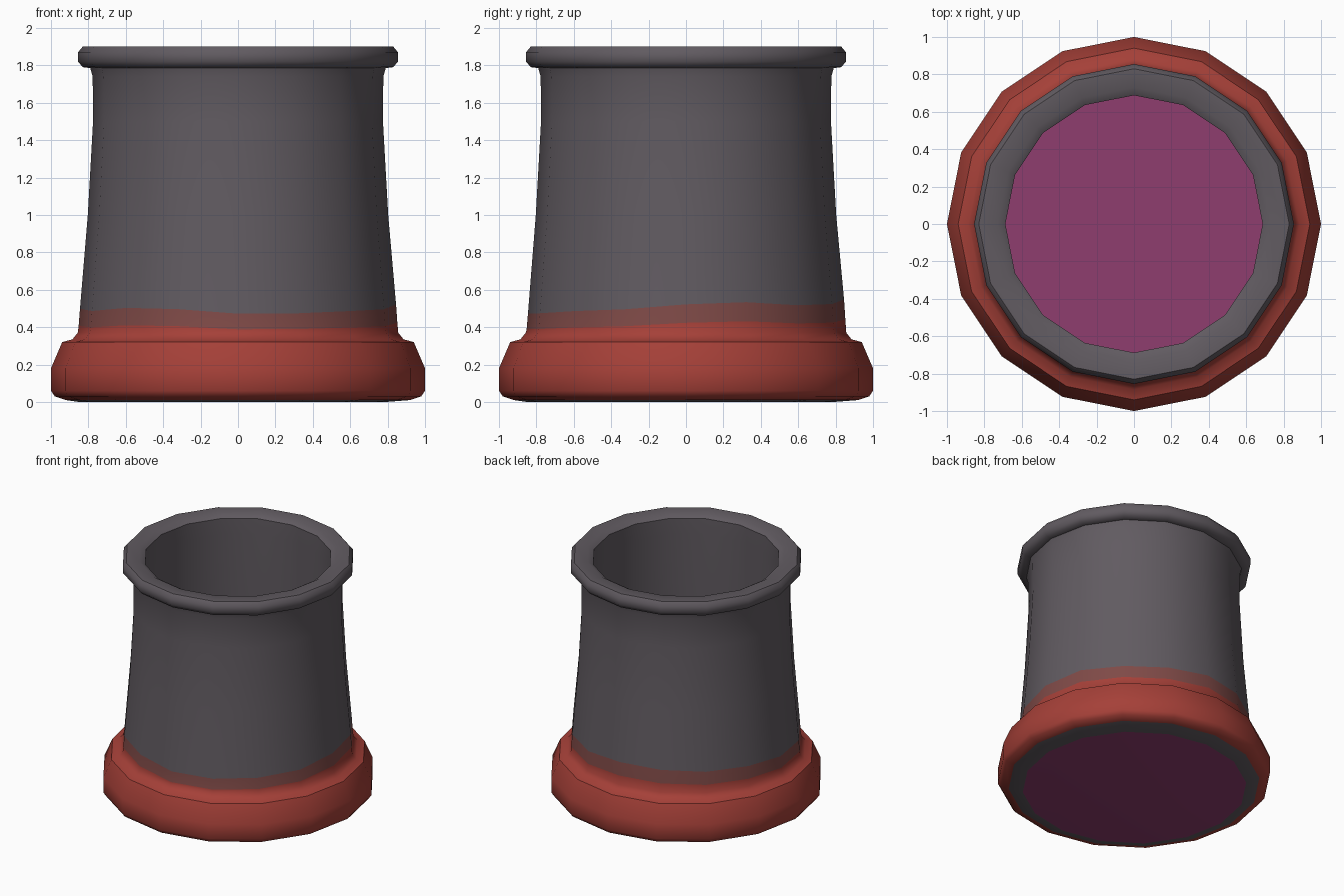
import bpy, bmesh, math

if "Cube" in bpy.data.objects:
    bpy.data.objects.remove(bpy.data.objects["Cube"])

N = 16  # sides


def srgb(r, g, b):
    def lin(c):
        c /= 255
        return c / 12.92 if c < 0.04045 else ((c + 0.055) / 1.055) ** 2.4
    return (lin(r), lin(g), lin(b), 1)


def material(name, rgb):
    m = bpy.data.materials.new(name)
    m.diffuse_color = srgb(*rgb)
    m.use_nodes = True
    m.node_tree.nodes["Principled BSDF"].inputs["Base Color"].default_value = m.diffuse_color
    return m


GREY, RED, BLEND, PURPLE = range(4)
mats = [material("dark_grey", (97, 91, 97)), material("brick_red", (165, 64, 56)),
        material("faded_red", (127, 74, 71)), material("plum", (142, 61, 110))]


def wave(a):
    # gentle unevenness of the painted edge, lowest at the front
    return 0.03 * math.sin(a) + 0.012 * math.cos(3 * a) + 0.008 * math.sin(5 * a)


def lathe(name, profile, cap_start=None, cap_end=None):
    """profile: (radius, z, material of the band that follows, waviness, x/y shift)"""
    bm = bmesh.new()
    rings = []
    for r, z, _, w, s in profile:
        ring = []
        for i in range(N):
            a = 2 * math.pi * i / N
            ring.append(bm.verts.new((r * math.cos(a) + s, r * math.sin(a) + s, z + w * wave(a))))
        rings.append(ring)
    for k in range(len(rings) - 1):
        for i in range(N):
            j = (i + 1) % N
            f = bm.faces.new((rings[k][i], rings[k][j], rings[k + 1][j], rings[k + 1][i]))
            f.material_index = profile[k][2]
    if cap_start is not None:
        bm.faces.new(rings[0][::-1]).material_index = cap_start
    if cap_end is not None:
        bm.faces.new(rings[-1]).material_index = cap_end
    me = bpy.data.meshes.new(name)
    bm.to_mesh(me)
    bm.free()
    for m in mats:
        me.materials.append(m)
    ob = bpy.data.objects.new(name, me)
    bpy.context.collection.objects.link(ob)
    bpy.context.view_layer.objects.active = ob
    ob.select_set(True)
    bpy.ops.object.shade_smooth_by_angle(angle=math.radians(50))
    ob.select_set(False)
    return ob


# Outer shell from the underside up over the lip, then down the inside to the floor
pot_profile = [
    (0.82, 0.0, GREY, 0, -0.03),
    (0.92, 0.01, RED, 0, 0),
    (0.98, 0.03, RED, 0, 0),
    (1.0, 0.06, RED, 0, 0),
    (1.0, 0.18, RED, 0, 0),
    (0.94, 0.32, RED, 0, 0),
    (0.885, 0.335, RED, 0, 0),
    (0.857, 0.37, RED, 0, 0),
    (0.852, 0.415, BLEND, 0.7, 0),
    (0.845, 0.51, GREY, 1, 0),
    (0.803, 1.0, GREY, 0, 0),
    (0.775, 1.5, GREY, 0, 0),
    (0.777, 1.74, GREY, 0, 0),
    (0.79, 1.785, GREY, 0, 0),
    (0.83, 1.79, GREY, 0, 0),
    (0.855, 1.82, GREY, 0, 0),
    (0.855, 1.87, GREY, 0, 0),
    (0.83, 1.9, GREY, 0, 0),
    (0.73, 1.9, GREY, 0, 0),
    (0.688, 1.875, GREY, 0, 0),
    (0.688, 1.75, GREY, 0, 0),
    (0.72, 1.0, GREY, 0, 0),
    (0.75, 0.06, GREY, 0, 0),
]
lathe("pot", pot_profile, cap_start=PURPLE, cap_end=PURPLE)
